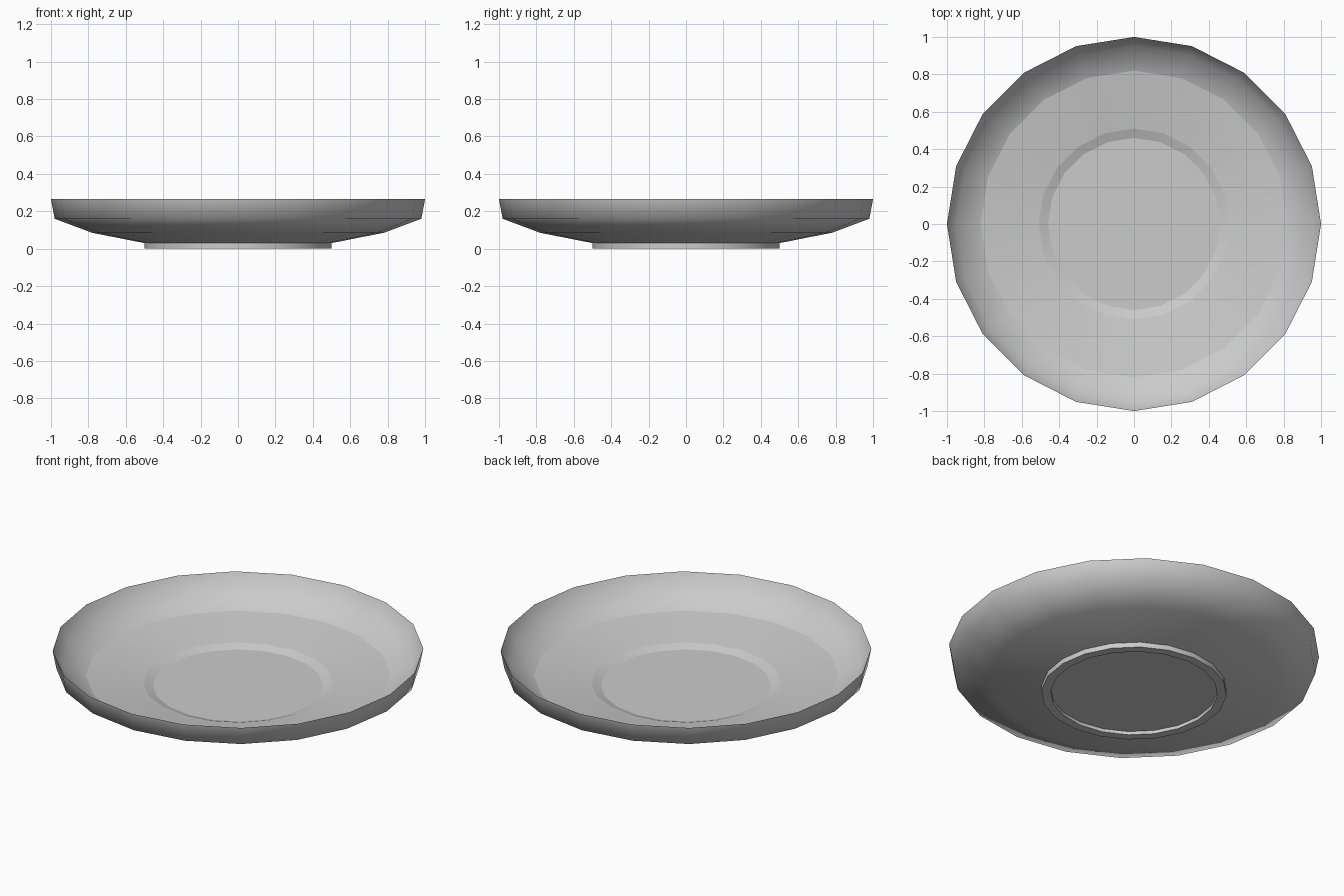
import bpy
import bmesh
from math import cos, sin, tau

cube = bpy.data.objects.get("Cube")
if cube:
    bpy.data.objects.remove(cube)

SIDES = 20

# Plain glazed grey
glaze = bpy.data.materials.new("light_grey_glaze")
glaze.use_nodes = True
colour = (0.6, 0.6, 0.6, 1)
glaze.diffuse_color = colour
glaze.node_tree.nodes["Principled BSDF"].inputs["Base Color"].default_value = colour

# Closed profile (radius, height, sharp), from the underside out and back over the top
profile = [
    (0.45, 0.02, True), (0.45, 0.0, True),                        # foot ring, inside
    (0.50, 0.0, True), (0.50, 0.03, True),                        # foot ring, outside
    (0.78, 0.085, False), (0.98, 0.16, False), (1.0, 0.265, True),  # outer wall and rim
    (0.95, 0.17, False), (0.82, 0.115, True),                     # inner wall
    (0.51, 0.07, True), (0.46, 0.052, True),                      # cup well
]


def lathe(name, points):
    """Turn the profile around z and cap both ends with a flat disc."""
    bm = bmesh.new()
    rings = []
    for radius, height, sharp in points:
        ring = [bm.verts.new((radius * cos(tau * i / SIDES),
                              radius * sin(tau * i / SIDES), height))
                for i in range(SIDES)]
        rings.append(ring)
    for low, high in zip(rings, rings[1:]):
        for i in range(SIDES):
            j = (i + 1) % SIDES
            bm.faces.new((low[i], low[j], high[j], high[i]))
    bm.faces.new(rings[0][::-1])
    bm.faces.new(rings[-1])
    for face in bm.faces:
        face.smooth = True
    # Crisp creases run around the marked rings
    for ring, (_, _, sharp) in zip(rings, points):
        for i in range(SIDES):
            edge = bm.edges.get((ring[i], ring[(i + 1) % SIDES]))
            edge.smooth = not sharp
    bmesh.ops.recalc_face_normals(bm, faces=bm.faces)
    mesh = bpy.data.meshes.new(name)
    bm.to_mesh(mesh)
    bm.free()
    mesh.materials.append(glaze)
    obj = bpy.data.objects.new(name, mesh)
    bpy.context.collection.objects.link(obj)
    return obj


lathe("saucer", profile)
